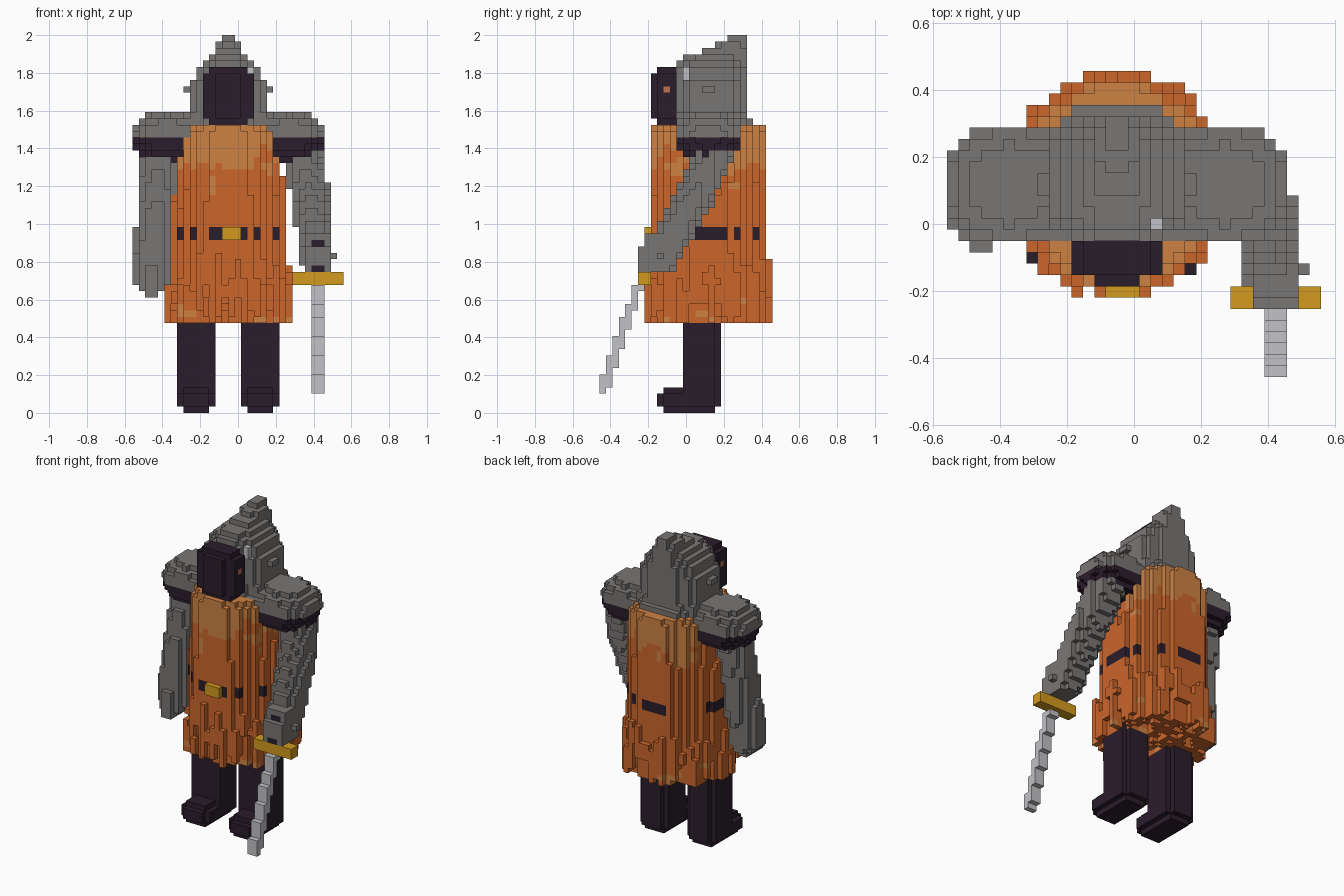
import bpy, bmesh, math, random
from mathutils import Vector, noise

if "Cube" in bpy.data.objects:
    bpy.data.objects.remove(bpy.data.objects["Cube"], do_unlink=True)

V = 2 / 59                                   # size of one block
NX, NY, NZ = 33, 27, 59                      # blocks in x, y and z
CX, CY = 15.0, 17.0                          # body axis in blocks
rng = random.Random(7)
taken = set()


def linear(c):
    c /= 255
    return c / 12.92 if c <= 0.04045 else ((c + 0.055) / 1.055) ** 2.4


COLOURS = {
    "iron_grey": (121, 118, 116), "dark_cloth": (42, 29, 43),
    "burnt_orange": (204, 102, 43), "pale_orange": (206, 130, 68),
    "gold": (211, 155, 30), "steel": (194, 194, 199), "eye_brown": (186, 112, 84),
}
mats = []
for mat_name, rgb in COLOURS.items():
    m = bpy.data.materials.new(mat_name)
    m.use_nodes = True
    col = (*[linear(c) for c in rgb], 1)
    m.diffuse_color = col
    m.node_tree.nodes["Principled BSDF"].inputs["Base Color"].default_value = col
    mats.append(m)
GREY, DARK, ORANGE, PALE, GOLD, STEEL, EYE = range(7)

# Corner offsets of the face in each direction
SIDES = {
    (1, 0, 0): ((1, 0, 0), (1, 1, 0), (1, 1, 1), (1, 0, 1)),
    (-1, 0, 0): ((0, 0, 0), (0, 0, 1), (0, 1, 1), (0, 1, 0)),
    (0, 1, 0): ((0, 1, 0), (0, 1, 1), (1, 1, 1), (1, 1, 0)),
    (0, -1, 0): ((0, 0, 0), (1, 0, 0), (1, 0, 1), (0, 0, 1)),
    (0, 0, 1): ((0, 0, 1), (1, 0, 1), (1, 1, 1), (0, 1, 1)),
    (0, 0, -1): ((0, 0, 0), (0, 1, 0), (1, 1, 0), (1, 0, 0)),
}


def part(name, inside, paint):
    """Fill every free block whose centre is inside, then skin the result."""
    cells = {(i, j, k) for i in range(NX) for j in range(NY) for k in range(NZ)
             if (i, j, k) not in taken and inside(i + .5, j + .5, k + .5)}
    taken.update(cells)
    bm = bmesh.new()
    verts = {}
    for c in sorted(cells):
        tint = paint(*c) if callable(paint) else paint
        for d, corners in SIDES.items():
            if (c[0] + d[0], c[1] + d[1], c[2] + d[2]) in cells:
                continue
            loop = []
            for o in corners:
                p = (c[0] + o[0], c[1] + o[1], c[2] + o[2])
                if p not in verts:
                    verts[p] = bm.verts.new(((p[0] - NX / 2) * V, (p[1] - NY / 2) * V, p[2] * V))
                loop.append(verts[p])
            bm.faces.new(loop).material_index = tint
    me = bpy.data.meshes.new(name)
    bm.to_mesh(me)
    bm.free()
    for m in mats:
        me.materials.append(m)
    bpy.context.collection.objects.link(bpy.data.objects.new(name, me))


def box(x0, x1, y0, y1, z0, z1):
    return lambda x, y, z: x0 < x < x1 and y0 < y < y1 and z0 < z < z1


def limb(points, r0, r1):
    """Rounded tube along a path, tapering from r0 to r1."""
    pts = [Vector(p) for p in points]
    n = len(pts) - 1

    def inside(x, y, z):
        p = Vector((x, y, z))
        for s in range(n):
            a, d = pts[s], pts[s + 1] - pts[s]
            t = max(0, min(1, (p - a).dot(d) / d.length_squared))
            if (p - a - d * t).length < r0 + (r1 - r0) * (s + t) / n:
                return True
        return False
    return inside


# Sword
part("sword_guard", box(25, 33, 6, 8, 20, 22), GOLD)
part("sword_blade", lambda x, y, z: 28 < x < 30 and 3 < z < 21
     and abs(y - 0.55 - (z - 3.5) * 0.34) < 0.8, STEEL)

# Face mask with an eye on each side
def mask(x, y, z):
    rx, rz = (2.3, 4) if y < 9 else (4.1, 4.9)
    return 8 < y < 12 and (abs(x - CX) / rx) ** 2.4 + (abs(z - 49.5) / rz) ** 2.4 < 1


part("face_mask", mask, lambda i, j, k: EYE if j == 10 and k == 50 and i in (11, 18) else DARK)

# Hood layers: lowest block, half width, front, back
HOOD = [(45, 7, 12, 24), (46, 7, 12, 23), (47, 6, 12, 23), (52, 5, 12, 23), (54, 4, 12, 23),
        (55, 3, 13, 23), (56, 2.3, 16, 23), (57, 2, 18, 23), (58, 1.2, 20, 23)]


def hood(x, y, z):
    if z < 45:
        return False
    if 50 < z < 51 and 16 < y < 18 and abs(x - CX) < 7:
        return True                           # small ear studs
    _, w, f, b = [h for h in HOOD if h[0] < z][-1]
    u, v = (x - CX) / w, (y - (f + b) / 2) / ((b - f) / 2)
    return abs(u) ** 2.3 + abs(v) ** 2.3 < 1.08


part("hood", hood, lambda i, j, k: STEEL if i in (18, 19) and j < 14 and 52 <= k <= 54 else GREY)

# Shoulder yoke and domed pauldrons with dark undersides
part("shoulder_yoke", lambda x, y, z: 5 < x < 25 and z > 43
     and (abs(y - 17) / 5.3) ** 2.5 + ((z - 43) / 3.4) ** 2.5 < 1, GREY)
for side, cx in (("right", 5.5), ("left", 24.5)):
    part(side + "_pauldron",
         lambda x, y, z: abs(x - CX) > 7 and (abs(x - cx) / 5.6) ** 2.1
         + (abs(y - 17) / 5.5) ** 2.1 + (abs(z - 43.5) / (3.8 if z > 43 else 4.3)) ** 2.1 < 1,
         lambda i, j, k: DARK if k < 43 else GREY)

# Belt buckle
part("belt_buckle", box(14, 17, 7, 9, 27, 29), GOLD)

# Tabard: flared oval of ragged vertical strips, each with its own depth, flare and hem
strip = {(i, j): (rng.uniform(-0.04, 0.07), rng.uniform(-3, 3), rng.choice((0, 0, 0, 1, 2, 4, 6)))
         for i in range(NX) for j in range(NY)}


def tabard(x, y, z):
    grow, shift, hem = strip[int(x), int(y)]
    level = z + shift
    rx = 8.3 if level > 35 else 9.0 if level > 21 else 9.7
    ry = 9.1 if level > 22 else 9.9
    d = ((x - CX) / rx) ** 2 + ((y - CY) / ry) ** 2
    bottom = 14 + (hem if d > 0.85 else hem // 2)
    return bottom < z < 45 and d < (0.93 if z > 44 else 1 + grow)


def tabard_paint(i, j, k):
    # Broken belt band
    if k in (27, 28):
        if j < 13 and i in (7, 9, 12, 13, 17, 19, 22):
            return DARK
        if 15 <= j <= (19 if i > CX else 20) and abs(i + .5 - CX) > 6:
            return DARK
        if j > 22 and 12 <= i <= 16:
            return DARK
        if i > 18 and j in (21, 24):
            return DARK
    # Faded cloth near the shoulders
    n = noise.noise(Vector((i, j, k)) * 0.37)
    return PALE if k + 7 * n > 38 or (k < 18 and n > 0.42) else ORANGE


part("tabard", tabard, tabard_paint)

# Arms: one hangs down, the other reaches forward to the sword
part("right_arm", limb([(4.1, 17, 41), (3.6, 15.2, 32), (3, 14.3, 21.2)], 2.8, 3.0), GREY)
part("right_fingers", box(2, 4, 11, 15, 18, 22), GREY)


def wrist_paint(i, j, k):
    return DARK if i in (28, 29) and (j, k) in ((6, 22), (7, 26)) else GREY


part("left_hand", lambda x, y, z: 27 < x < 31 and y < 11
     and (y > 6 and 22 < z < 26 or y > 7 and 26 < z < 28), wrist_paint)
part("left_arm", limb([(26.3, 18, 41), (27.8, 15, 34), (28.8, 9.6, 24.4)], 3.1, 2.8), GREY)


# Legs with rounded boots
def leg(cx):
    def inside(x, y, z):
        w = abs(x - cx)
        if z < 1:
            return w < 2 and 10 < y < 18
        if z < 4 and y < 13:
            return w < (2 if y < 10 or z > 3 else 3) and y > (10 if z > 3 else 9)
        return z < 18 and w < 3 and 13 < y < 19 and not (w > 2 and y > 18)
    return inside


part("right_leg", leg(10), DARK)
part("left_leg", leg(20), DARK)
